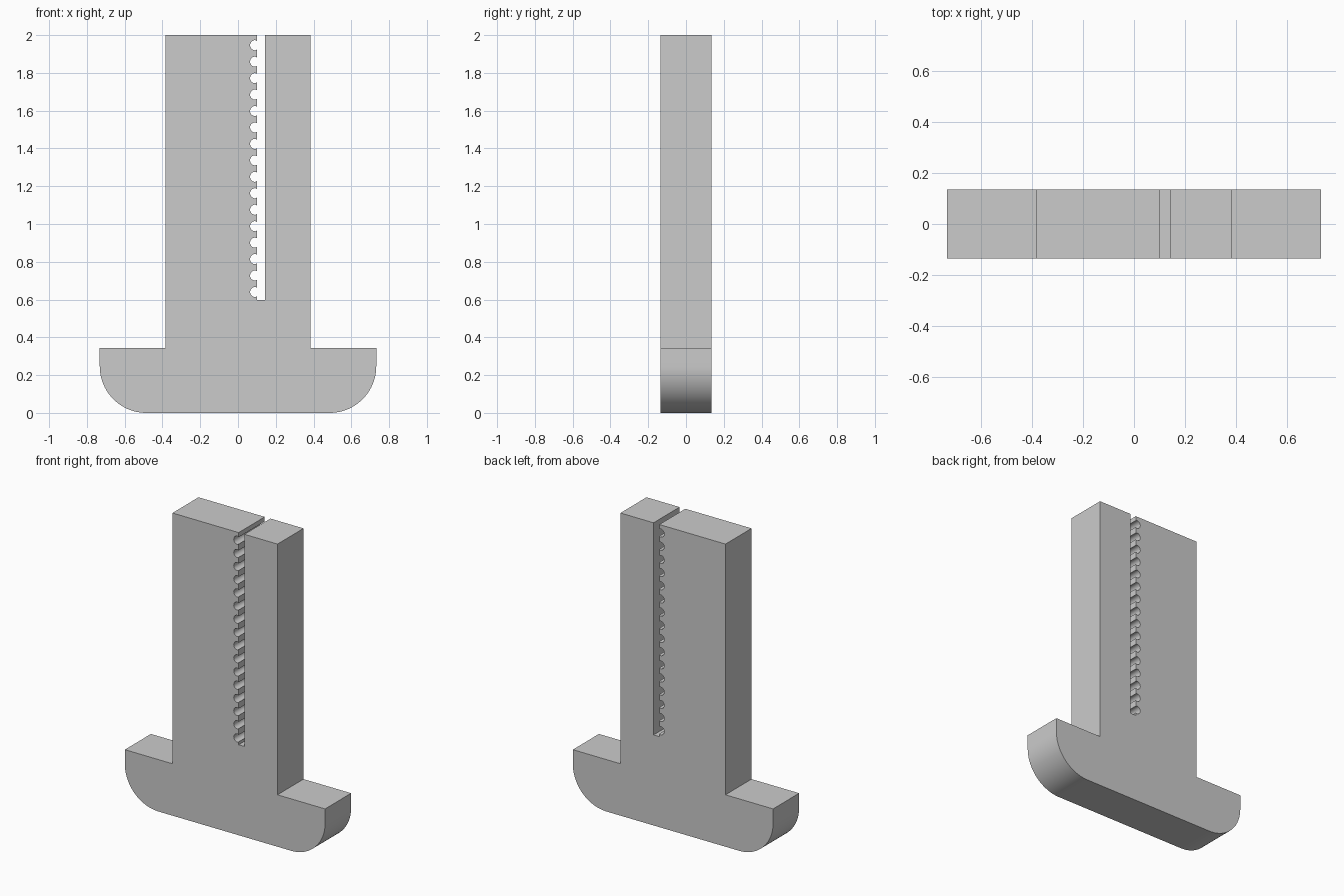
import bpy, bmesh
from math import sin, cos, pi, radians

if "Cube" in bpy.data.objects:
    bpy.data.objects.remove(bpy.data.objects["Cube"])

HALF_DEPTH = 0.136
BASE_X, BASE_Z, CORNER = 0.732, 0.343, 0.247
STEM_X, TOP = 0.384, 2.0
SLOT_L, SLOT_R, SLOT_Z = 0.10, 0.142, 0.598
NOTCHES, PITCH, FIRST, RADIUS = 16, 0.0871, 0.640, 0.027


def arc(cx, cz, r, a0, a1, n):
    return [(cx + r * cos(radians(a0 + (a1 - a0) * i / n)),
             cz + r * sin(radians(a0 + (a1 - a0) * i / n))) for i in range(n + 1)]


# base with rounded lower corners, then right side of the stem
outline = arc(-BASE_X + CORNER, CORNER, CORNER, 180, 270, 24)
outline += arc(BASE_X - CORNER, CORNER, CORNER, 270, 360, 24)
outline += [(BASE_X, BASE_Z), (STEM_X, BASE_Z), (STEM_X, TOP)]

# slot with a row of rounded notches on its left wall
outline += [(SLOT_R, TOP), (SLOT_R, SLOT_Z), (SLOT_L, SLOT_Z)]
for i in range(NOTCHES):
    z = FIRST + i * PITCH
    outline.append((SLOT_L, z - RADIUS + 0.004))
    outline += arc(SLOT_L - 0.009, z, RADIUS, 270, 90, 14)
    outline.append((SLOT_L, z + RADIUS - 0.004))
outline += [(SLOT_L, TOP), (-STEM_X, TOP), (-STEM_X, BASE_Z), (-BASE_X, BASE_Z)]

# extrude the profile through the depth
bm = bmesh.new()
face = bm.faces.new([bm.verts.new((x, -HALF_DEPTH, z)) for x, z in outline])
ext = bmesh.ops.extrude_face_region(bm, geom=[face], use_keep_orig=True)
bmesh.ops.translate(bm, vec=(0, 2 * HALF_DEPTH, 0),
                    verts=[g for g in ext["geom"] if isinstance(g, bmesh.types.BMVert)])
bmesh.ops.recalc_face_normals(bm, faces=bm.faces)
# clean triangulated caps for the concave outline
bmesh.ops.triangulate(bm, faces=[f for f in bm.faces if len(f.verts) > 4])
mesh = bpy.data.meshes.new("slotted_stand")
bm.to_mesh(mesh)
bm.free()
stand = bpy.data.objects.new("slotted_stand", mesh)
bpy.context.collection.objects.link(stand)

bpy.context.view_layer.objects.active = stand
stand.select_set(True)
bpy.ops.object.shade_smooth_by_angle(angle=radians(30))
